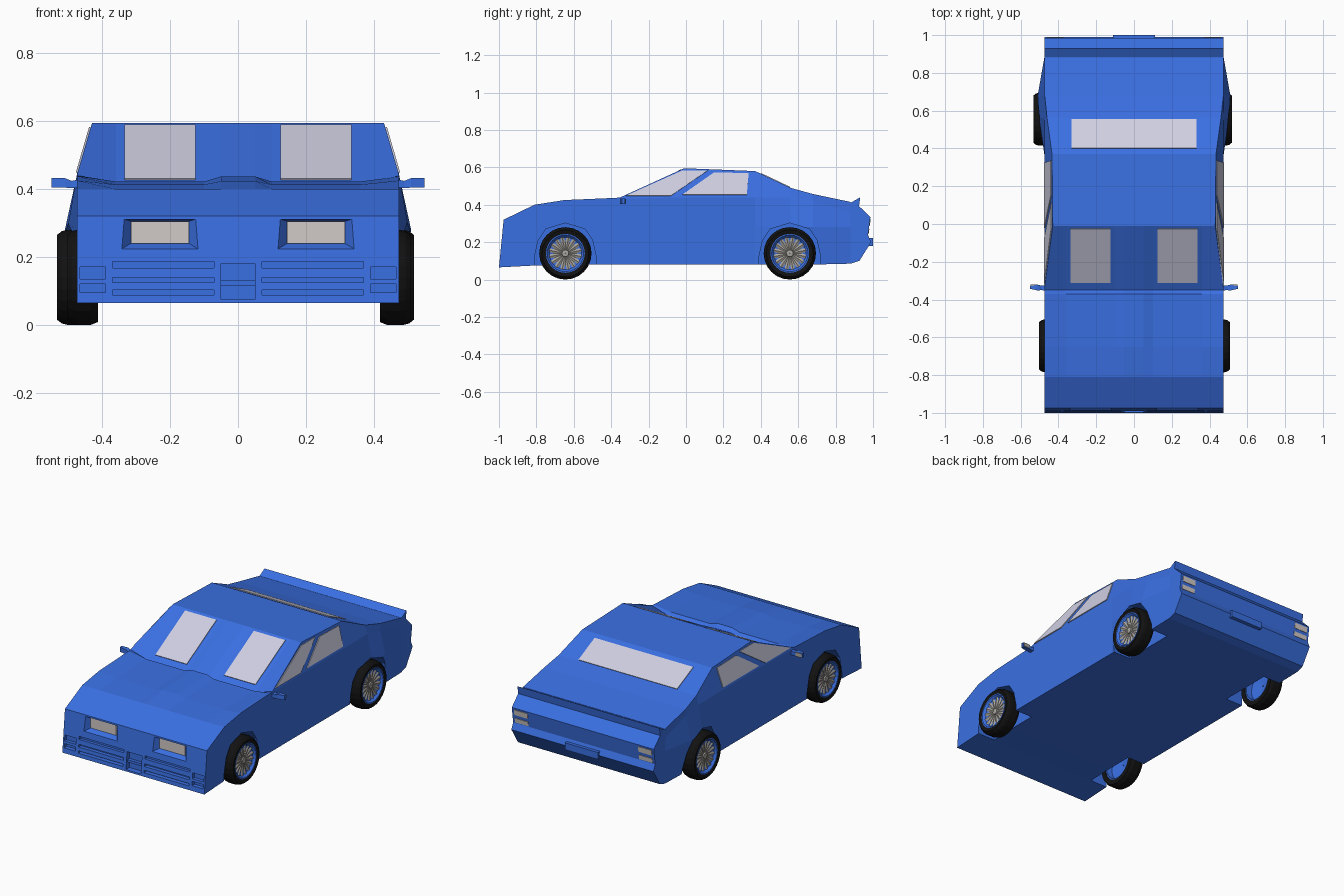
import bpy, bmesh, math
from mathutils import Vector

if "Cube" in bpy.data.objects:
    bpy.data.objects.remove(bpy.data.objects["Cube"])


def material(name, rgb):
    m = bpy.data.materials.new(name)
    m.diffuse_color = (*rgb, 1)
    m.use_nodes = True
    m.node_tree.nodes["Principled BSDF"].inputs["Base Color"].default_value = m.diffuse_color
    return m


BLUE = material("blue paint", (0.042, 0.16, 0.76))
GLASS = material("pale glass", (0.62, 0.62, 0.76))
LAMP = material("lamp white", (0.64, 0.59, 0.57))
RUBBER = material("black rubber", (0.006, 0.006, 0.006))
METAL = material("grey metal", (0.40, 0.38, 0.35))


def build(name, verts, faces, mat):
    me = bpy.data.meshes.new(name)
    me.from_pydata([tuple(v) for v in verts], [], faces)
    bm = bmesh.new()
    bm.from_mesh(me)
    bmesh.ops.recalc_face_normals(bm, faces=bm.faces)
    bm.to_mesh(me)
    bm.free()
    me.materials.append(mat)
    ob = bpy.data.objects.new(name, me)
    bpy.context.collection.objects.link(ob)
    return ob


def loft(name, rings, mat, caps=True, closed=False):
    """Skin a list of equal-length closed rings."""
    n, m = len(rings[0]), len(rings)
    verts = [p for r in rings for p in r]
    faces = []
    for i in range(m if closed else m - 1):
        a, b = i * n, (i + 1) % m * n
        faces += [(a + j, a + (j + 1) % n, b + (j + 1) % n, b + j) for j in range(n)]
    if caps and not closed:
        faces += [tuple(range(n)), tuple(range((m - 1) * n, m * n))]
    return build(name, verts, faces, mat)


def prism(name, profile, x0, x1, mat):
    """Extrude a (y, z) profile along x."""
    return loft(name, [[(x, y, z) for y, z in profile] for x in (x0, x1)], mat)


def rect(x0, x1, z0, z1, y):
    return [(x0, y, z0), (x1, y, z0), (x1, y, z1), (x0, y, z1)]


def box(name, x0, x1, y0, y1, z0, z1, mat):
    return loft(name, [rect(x0, x1, z0, z1, y) for y in (y0, y1)], mat)


def plate(name, corners, mat, t=0.004):
    c = [Vector(p) for p in corners]
    n = (c[1] - c[0]).cross(c[2] - c[0]).normalized() * t
    return loft(name, [[p - n for p in c], [p + n for p in c]], mat)


def span(s, a, b):
    """Ordered x range mirrored to side s."""
    return sorted((s * a, s * b))


# Body shell: y, bottom, flare x, belt z, edge z, edge x, panel z, centre ridge z
SECTIONS = [
    (-1.00, .065, .475, .25, .32, .475, .32, .32),
    (-.81, .075, .475, .36, .40, .475, .40, .40),
    (-.65, .08, .475, .39, .425, .475, .413, .423),
    (-.37, .08, .475, .42, .437, .475, .422, .437),
    (-.35, .08, .475, .432, .44, .475, .405, .415),
    (-.01, .08, .475, .44, .595, .43, .595, .595),
    (.37, .08, .475, .44, .58, .434, .58, .58),
    (.56, .08, .503, .44, .49, .460, .49, .49),
    (.68, .08, .510, .42, .457, .473, .457, .457),
    (.88, .085, .475, .36, .415, .475, .415, .415),
]
rings = []
for y, zb, fl, belt, edge, we, zh, zc in SECTIONS:
    half = [(.475, zb), (fl, min(.28, belt - .05)), (.475, belt), (we, edge),
            (.36, zh), (.10, zh), (.05, zc)]
    full = half + [(-x, z) for x, z in reversed(half)]
    lean = .098 if y == -1 else 0
    rings.append([(x, y + lean * (z - .065), z) for x, z in full])
body = loft("body_shell", rings, BLUE)

# Cutters: wheel arches, headlamp recesses, grille slots
cutters = []
ARCH = [(-.165, -.05), (-.165, .12), (-.145, .21), (-.105, .27), (0, .302),
        (.105, .27), (.145, .21), (.165, .12), (.165, -.05)]
for s in (-1, 1):
    for yc in (-.645, .555):
        cutters.append(prism("arch_cutter", [(yc + a, z) for a, z in ARCH],
                             s * .36, s * .6, BLUE))
    cutters.append(loft("lamp_cutter", [rect(*span(s, .09, .37), .207, .321, -1.02),
                                        rect(*span(s, .145, .315), .24, .305, -.95)], BLUE))
    for z0, z1, x0, x1 in ((.168, .186, .07, .37), (.124, .14, .07, .37),
                           (.088, .102, .07, .37), (.135, .17, .39, .465),
                           (.095, .12, .39, .465)):
        cutters.append(box("slot_cutter", *span(s, x0, x1), -1.05, -.972, z0, z1, BLUE))
cutters.append(box("plate_cutter", -.05, .05, -1.05, -.965, .075, .18, BLUE))
for c in cutters:
    mod = body.modifiers.new("cut", 'BOOLEAN')
    mod.operation = 'DIFFERENCE'
    mod.solver = 'EXACT'
    mod.object = c
dg = bpy.context.evaluated_depsgraph_get()
cut_mesh = bpy.data.meshes.new_from_object(body.evaluated_get(dg))
body.modifiers.clear()
body.data = cut_mesh
for c in cutters:
    bpy.data.objects.remove(c)

# Front plate bracket
box("front_plate_bar", -.05, .05, -.985, -.96, .115, .13, BLUE)

# Tail with spoiler lip and bumper
prism("tail_and_spoiler", [(.87, .085), (.88, .085), (.927, .10), (.99, .20), (.973, .238),
                           (.986, .333), (.925, .393), (.932, .44), (.885, .413), (.87, .413)],
      -.475, .475, BLUE)
box("rear_plate_holder", -.11, .11, .96, 1.0, .18, .222, BLUE)


def screen_z(y):
    return .405 + (y + .35) * .5588


def rear_z(y):
    return .58 - (y - .37) * .4737


def side_point(s, y, z):
    return (s * (.475 - (z - .44) * .29 + .001), y, z)


# Rear window
plate("rear_window", [(-.33, .40, rear_z(.40)), (.33, .40, rear_z(.40)),
                      (.33, .555, rear_z(.555)), (-.33, .555, rear_z(.555))], GLASS)

for s in (-1, 1):
    # Windscreen panes
    plate("windscreen_pane", [(s * x, y, screen_z(y)) for x, y in
                              ((.125, -.31), (.335, -.31), (.335, -.025), (.125, -.025))], GLASS)
    # Side windows
    plate("front_side_window", [side_point(s, y, z) for y, z in
                                ((-.32, .448), (-.08, .448), (.115, .582), (-.02, .582))], GLASS)
    plate("rear_side_window", [side_point(s, y, z) for y, z in
                               ((-.02, .453), (.325, .453), (.335, .568), (.15, .572))], GLASS)
    # Headlamps and tail lamps
    box("headlamp", *span(s, .145, .315), -.957, -.948, .24, .305, LAMP)
    for z0, z1 in ((.29, .323), (.243, .27)):
        plate("tail_lamp", [(s * x, .973 + (z - .238) * .137, z) for x, z in
                            ((.37, z0), (.46, z0), (.46, z1), (.37, z1))], LAMP, .003)
    # Door mirrors with glass on the rear face
    loft("door_mirror", [[(s * x, y, z) for y, z in ((y0, z0), (y1, z0), (y1, z1), (y0, z1))]
                         for x, y0, y1, z0, z1 in ((.46, -.355, -.325, .405, .43),
                                                   (.49, -.35, -.325, .403, .424),
                                                   (.51, -.352, -.323, .404, .432),
                                                   (.55, -.343, -.326, .404, .432))], BLUE)
    plate("mirror_glass", [(s * x, -.322, z) for x, z in
                           ((.508, .407), (.547, .407), (.547, .43), (.508, .43))], METAL, .002)


def lathe(name, profile, centre, s, mat, n=24):
    """Revolve a closed (radius, x) profile around the axle."""
    cx, cy, cz = centre
    rs = []
    for i in range(n):
        a = 2 * math.pi * i / n
        rs.append([(cx + s * x, cy + r * math.cos(a), cz + r * math.sin(a)) for r, x in profile])
    return loft(name, rs, mat, closed=True)


# Wheels: tyre, painted rim, pleated spoke disc and hub
for s, y, xo in ((-1, -.645, .503), (1, -.645, .508), (-1, .555, .533), (1, .555, .518)):
    c = (s * xo, y, .14)
    lathe("tyre", [(.102, -.006), (.125, 0), (.136, -.014), (.14, -.03), (.14, -.07),
                   (.132, -.09), (.102, -.088)], c, s, RUBBER)
    lathe("rim", [(.104, -.004), (.098, -.004), (.086, -.018), (.004, -.03), (.004, -.04),
                  (.09, -.05), (.094, -.085), (.104, -.085)], c, s, BLUE)
    n = 32
    outer = [(c[0] - s * (.012 if i % 2 else .022), y + .087 * math.cos(2 * math.pi * i / n),
              .14 + .087 * math.sin(2 * math.pi * i / n)) for i in range(n)]
    inner = [(c[0] - s * .02, y + .02 * math.cos(2 * math.pi * i / n),
              .14 + .02 * math.sin(2 * math.pi * i / n)) for i in range(n)]
    back = [(c[0] - s * .03, p[1], p[2]) for p in inner]
    loft("wheel_spokes", [outer, inner, back], METAL, caps=False)
    lathe("wheel_hub", [(.001, -.012), (.018, -.014), (.022, -.03), (.001, -.03)], c, s, METAL, 12)
